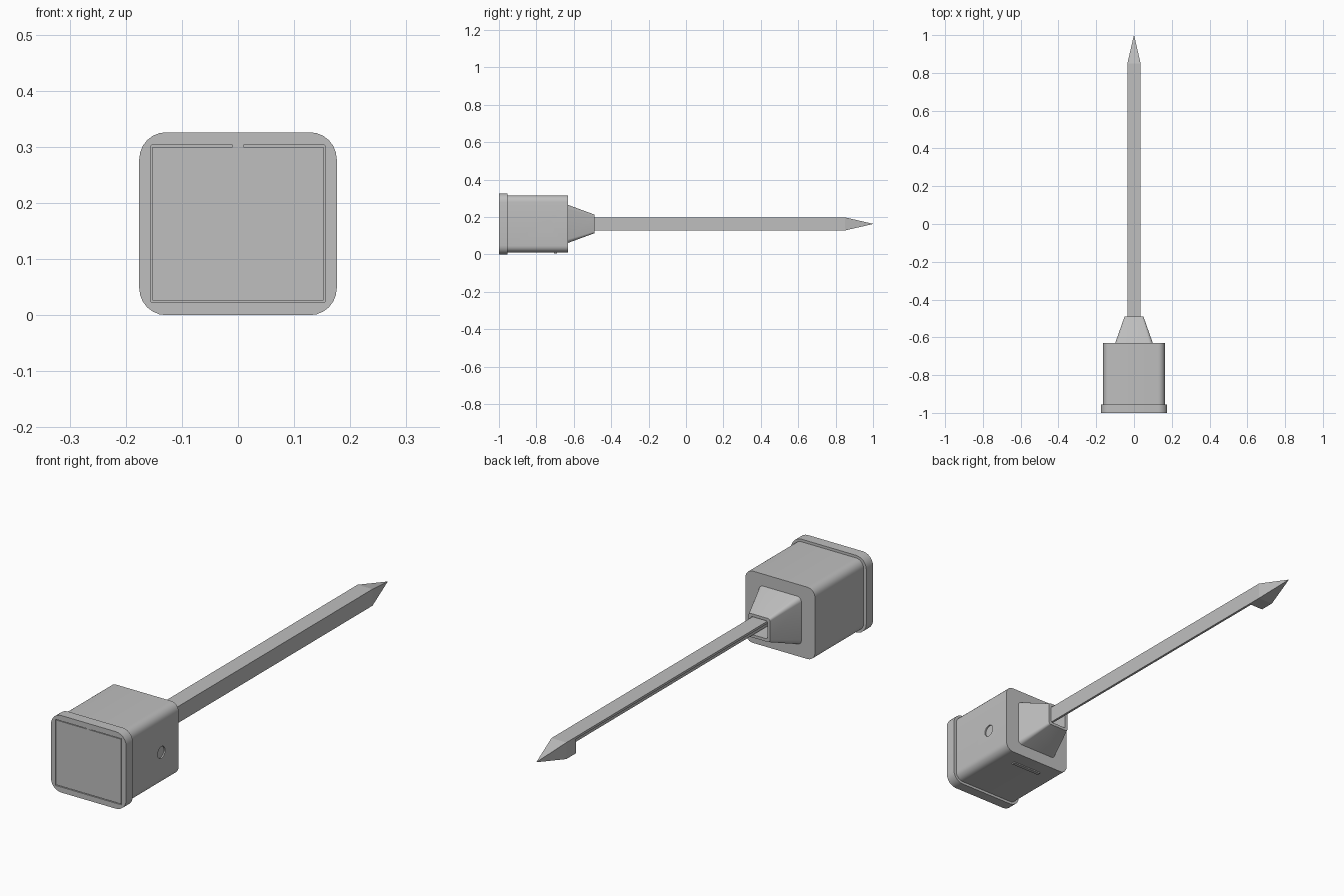
import bpy, bmesh, math
from math import cos, sin, pi

default_cube = bpy.data.objects.get("Cube")
if default_cube:
    bpy.data.objects.remove(default_cube, do_unlink=True)

GREY = (0.52, 0.52, 0.52, 1)
grey = bpy.data.materials.new("plain grey")
grey.use_nodes = True
grey.diffuse_color = GREY
grey.node_tree.nodes["Principled BSDF"].inputs["Base Color"].default_value = GREY

MID_Z = 0.163


def rounded(hx, hz, r, seg=6):
    """Rounded rectangle in the x-z plane, centred on the body axis."""
    points = []
    for corner, (sx, sz) in enumerate([(1, 1), (-1, 1), (-1, -1), (1, -1)]):
        for i in range(seg + 1):
            a = (corner + i / seg) * pi / 2
            points.append((sx * (hx - r) + r * cos(a),
                           MID_Z + sz * (hz - r) + r * sin(a)))
    return points


def rectangle(x0, x1, z0, z1):
    return [(x1, z1), (x0, z1), (x0, z0), (x1, z0)]


def loft(name, sections, smooth=False):
    """Skin a list of (y, outline) sections and cap both ends."""
    bm = bmesh.new()
    rings = [[bm.verts.new((x, y, z)) for x, z in outline] for y, outline in sections]
    for a, b in zip(rings, rings[1:]):
        for i in range(len(a)):
            j = (i + 1) % len(a)
            bm.faces.new((a[i], a[j], b[j], b[i]))
    bm.faces.new(rings[0])
    bm.faces.new(rings[-1])
    bmesh.ops.recalc_face_normals(bm, faces=bm.faces)
    mesh = bpy.data.meshes.new(name)
    bm.to_mesh(mesh)
    bm.free()
    mesh.materials.append(grey)
    obj = bpy.data.objects.new(name, mesh)
    bpy.context.collection.objects.link(obj)
    if smooth:
        shade(obj)
    return obj


def shade(obj):
    bpy.ops.object.select_all(action="DESELECT")
    obj.select_set(True)
    bpy.context.view_layer.objects.active = obj
    bpy.ops.object.shade_smooth_by_angle(angle=math.radians(28))


# Main housing with a shallow round recess in one side
body_outline = rounded(0.163, 0.152, 0.035)
housing = loft("housing", [(-0.957, body_outline), (-0.63, body_outline)])
bpy.ops.mesh.primitive_cylinder_add(vertices=32, radius=0.025, depth=0.012,
                                    location=(0.163, -0.745, 0.15),
                                    rotation=(0, pi / 2, 0))
cutter = bpy.context.object
cutter.hide_render = True
recess = housing.modifiers.new("recess", "BOOLEAN")
recess.object = cutter
recess.solver = "EXACT"
bpy.ops.object.select_all(action="DESELECT")
housing.select_set(True)
bpy.context.view_layer.objects.active = housing
bpy.ops.object.modifier_apply(modifier=recess.name)
bpy.data.objects.remove(cutter, do_unlink=True)
shade(housing)

# Front rim with a pocket for the panel
rim_outline = rounded(0.176, 0.163, 0.048)
pocket = rounded(0.155, 0.14, 0.001)
loft("front_rim", [(-0.955, rim_outline), (-1, rim_outline),
                   (-1, pocket), (-0.985, pocket)], smooth=True)

# Flat front panel and its small top tab
panel = rectangle(-0.152, 0.152, 0.026, 0.300)
loft("front_panel", [(-0.983, panel), (-0.999, panel)])
tab = rectangle(-0.01, 0.01, 0.299, 0.303)
loft("panel_tab", [(-0.984, tab), (-0.9985, tab)])

# Switch rib underneath
rib = rectangle(-0.07, 0.07, 0.006, 0.014)
loft("bottom_rib", [(-0.705, rib), (-0.69, rib)])

# Tapered hollow socket
mouth = rounded(0.038, 0.038, 0.006)
loft("socket", [(-0.632, rounded(0.1, 0.102, 0.02)),
                (-0.49, rounded(0.05, 0.05, 0.01)),
                (-0.49, mouth), (-0.6, mouth)], smooth=True)

# Stake of angle section, open on the lower side
W, T = 0.035, 0.01
LOW, HIGH = MID_Z - W, MID_Z + W
angle = [(-W, HIGH), (W, HIGH), (W, LOW), (W - T, LOW), (W - T, HIGH - T), (-W, HIGH - T)]
loft("stake", [(-0.6, angle), (0.787, angle)])

# Solid pointed tip
square = rectangle(-W, W, LOW, HIGH)
point = rectangle(-0.0005, 0.0005, MID_Z - 0.0005, MID_Z + 0.0005)
loft("stake_tip", [(0.787, square), (0.85, square), (1, point)])
